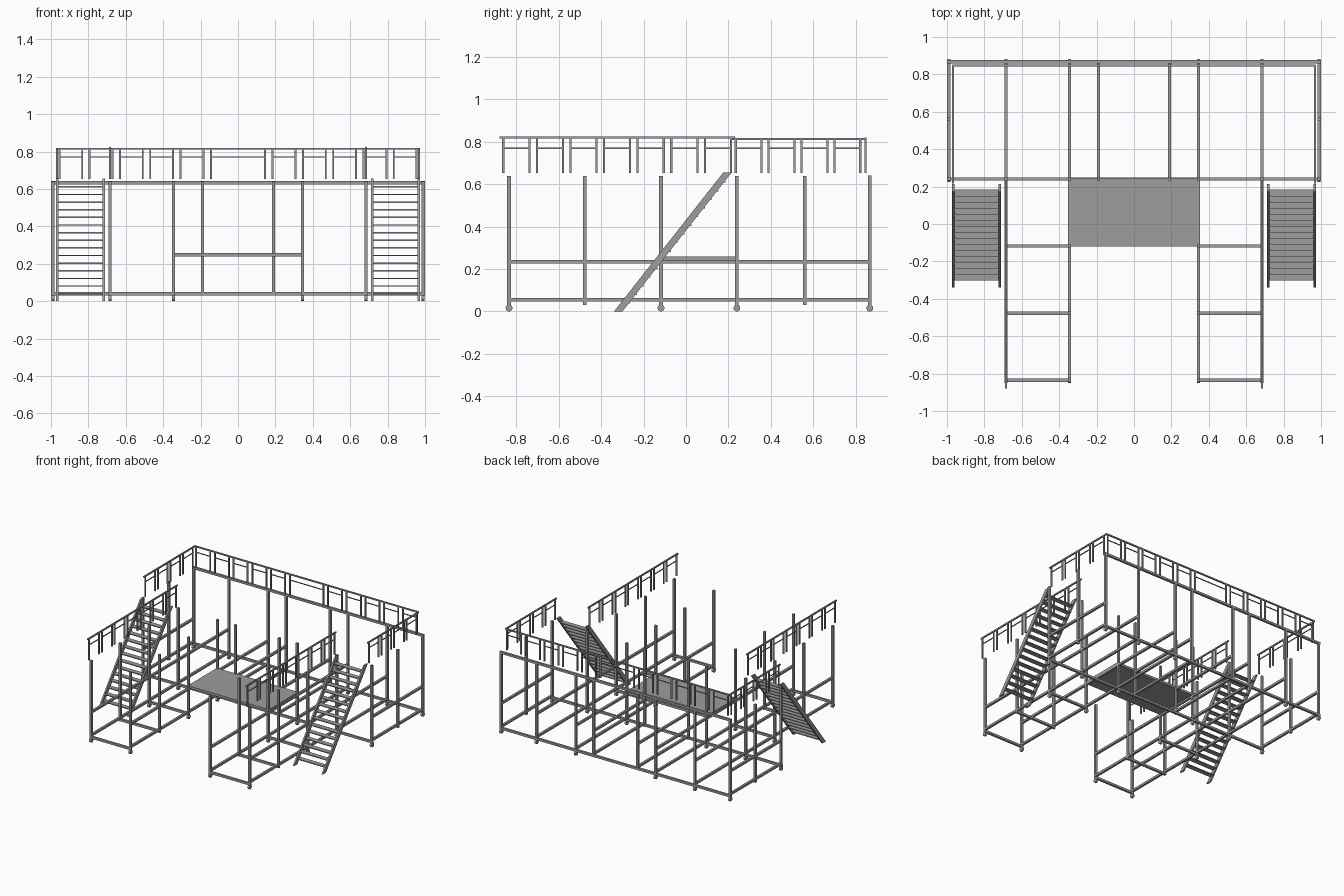
import bpy, bmesh, math
from mathutils import Matrix, Vector

if "Cube" in bpy.data.objects:
    bpy.data.objects.remove(bpy.data.objects["Cube"])

T = 0.017  # frame tube thickness

steel = bpy.data.materials.new("dark_steel")
steel.diffuse_color = (0.34, 0.34, 0.34, 1)
steel.use_nodes = True
steel.node_tree.nodes["Principled BSDF"].inputs["Base Color"].default_value = steel.diffuse_color


def finish(name, bm):
    """Turn a bmesh into a named, painted object."""
    me = bpy.data.meshes.new(name)
    bm.to_mesh(me)
    bm.free()
    me.materials.append(steel)
    ob = bpy.data.objects.new(name, me)
    bpy.context.collection.objects.link(ob)


def make(name, boxes):
    """One object from a list of (centre, size) boxes."""
    bm = bmesh.new()
    for c, s in boxes:
        bmesh.ops.create_cube(bm, size=1, matrix=Matrix.Translation(c) @ Matrix.Diagonal((*s, 1)))
    finish(name, bm)


def span(x0, x1, y0, y1, z0, z1):
    return ((x0 + x1) / 2, (y0 + y1) / 2, (z0 + z1) / 2), (x1 - x0, y1 - y0, z1 - z0)


def post(x, y, z0, z1, t=T):
    return span(x - t / 2, x + t / 2, y - t / 2, y + t / 2, z0, z1)


def along_x(x0, x1, y, z, t=T):
    return span(x0, x1, y - t / 2, y + t / 2, z - t / 2, z + t / 2)


def along_y(x, y0, y1, z, t=T):
    return span(x - t / 2, x + t / 2, y0, y1, z - t / 2, z + t / 2)


BACK, MID, INNER, STEP, FRONT = 0.867, 0.24, -0.118, -0.477, -0.835
columns = {0.99: (BACK, 0.56, MID),
           0.685: (BACK, MID, INNER, STEP, FRONT),
           0.345: (BACK, MID, INNER, STEP, FRONT),
           0.19: (BACK, MID)}

# Uprights, lengthwise beams and wheels
posts, beams, wheels = [], [], []
for ax, ys in columns.items():
    for x in (-ax, ax):
        for y in ys:
            posts.append(post(x, y, 0.03, 0.64))
            if ax > 0.2 and y not in (0.56, STEP):
                wheels.append((x, y))
        for z in (0.055, 0.235):
            beams.append(along_y(x, ys[-1], BACK, z))
make("frame_posts", posts)
make("lengthwise_beams", beams)

bm = bmesh.new()
for x, y in wheels:
    bmesh.ops.create_cone(bm, cap_ends=True, segments=20, radius1=0.016, radius2=0.016, depth=0.016,
                          matrix=Matrix.Translation((x, y, 0.016)) @ Matrix.Rotation(math.pi / 2, 4, 'Y'))
finish("wheels", bm)

# Crosswise beams
cross = [along_x(-1, 1, BACK, 0.04), along_x(-1, 1, MID, 0.04), along_x(-1, 1, BACK, 0.633)]
for y in (INNER, STEP, FRONT):
    cross += [along_x(-0.69, -0.34, y, 0.04), along_x(0.34, 0.69, y, 0.04)]
make("crosswise_beams", cross)

# Central deck
make("deck", [span(-0.352, 0.352, -0.12, 0.242, 0.24, 0.258)])

# Guard rails: top rail, paired balusters and short middle rails
R = 0.010


def side_rail(name, ax, y0, y1, first, pitch, count, width, top):
    parts = []
    for x in (-ax, ax):
        parts.append(along_y(x, y0, y1, top, R))
        for i in range(count):
            a = first + i * pitch
            parts += [post(x, a, 0.652, top, R), post(x, a + width, 0.652, top, R),
                      along_y(x, a, a + width, 0.77, 0.006)]
    make(name, parts)


side_rail("front_side_rails", 0.685, -0.88, 0.232, -0.862, 0.1585, 7, 0.123, 0.82)
side_rail("back_side_rails", 0.967, 0.217, 0.85, 0.235, 0.155, 4, 0.122, 0.814)

parts = [along_x(-0.97, 0.97, 0.847, 0.815, R)]
panels = [(-0.145, 0.145)]
for i in range(5):
    a = 0.185 + i * 0.162
    panels += [(a, a + 0.122), (-a - 0.122, -a)]
for a, b in panels:
    parts += [post(a, 0.847, 0.652, 0.815, R), post(b, 0.847, 0.652, 0.815, R),
              along_x(a, b, 0.847, 0.77, 0.006)]
make("back_rail", parts)

# Stairs: sloped stringers with horizontal ends, and treads
lower, upper = Vector((-0.32, 0.0)), Vector((0.195, 0.655))
for side, word in ((-1, "left"), (1, "right")):
    bm = bmesh.new()
    for x in (0.718, 0.966):
        edge = [bm.verts.new((side * x - 0.006, p[0] + dy, p[1])) for p, dy in
                ((lower, -0.02), (lower, 0.02), (upper, 0.02), (upper, -0.02))]
        side_face = bm.faces.new(edge)
        grown = bmesh.ops.extrude_face_region(bm, geom=[side_face], use_keep_orig=True)["geom"]
        bmesh.ops.translate(bm, vec=(0.012, 0, 0),
                            verts=[g for g in grown if isinstance(g, bmesh.types.BMVert)])
    bmesh.ops.recalc_face_normals(bm, faces=bm.faces)
    finish(word + "_stair_stringers", bm)
    treads = []
    for i in range(15):
        z = 0.04 + i * 0.0408
        y = lower.x + (upper.x - lower.x) * z / upper.y
        treads.append(((side * 0.842, y + 0.006, z), (0.248, 0.038, 0.007)))
    make(word + "_stair_treads", treads)
